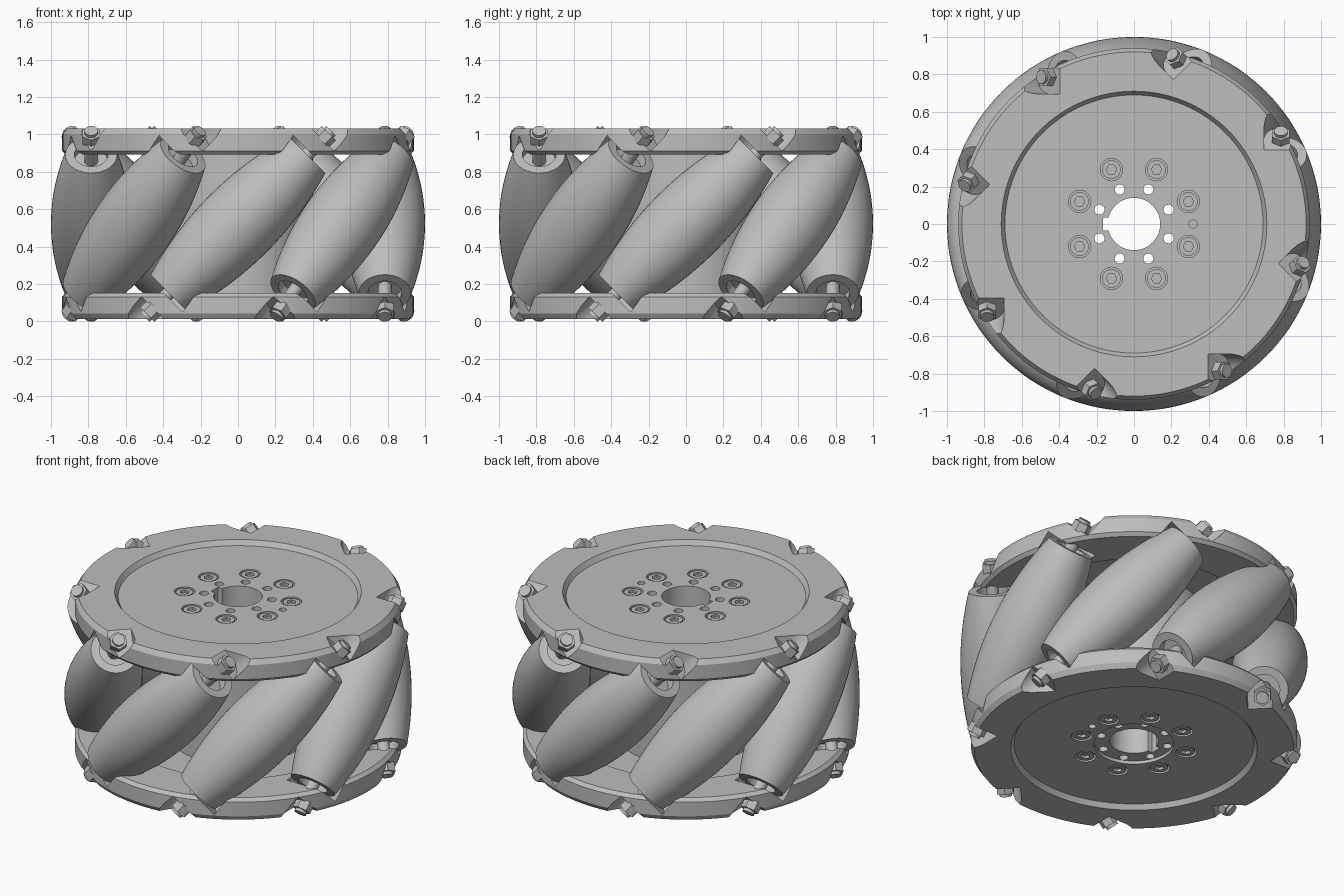
import bpy, bmesh
from math import pi, sqrt, cos, sin, radians
from mathutils import Matrix

if "Cube" in bpy.data.objects:
    bpy.data.objects.remove(bpy.data.objects["Cube"])

MID = 0.522      # height of the wheel's middle plane
AXIS = 0.785     # distance of roller axles from the wheel centre
COUNT = 8
TOP, LOW, WEB = 0.51, 0.37, 0.40

grey = bpy.data.materials.new("machined_grey")
grey.use_nodes = True
colour = (0.51, 0.51, 0.51, 1)
grey.diffuse_color = colour
grey.node_tree.nodes["Principled BSDF"].inputs["Base Color"].default_value = colour

lift = Matrix.Translation((0, 0, MID))
parts = []


def finish(bm, name, matrix=Matrix()):
    bmesh.ops.recalc_face_normals(bm, faces=bm.faces)
    mesh = bpy.data.meshes.new(name)
    bm.to_mesh(mesh)
    bm.free()
    mesh.materials.append(grey)
    obj = bpy.data.objects.new(name, mesh)
    bpy.context.collection.objects.link(obj)
    obj.matrix_world = matrix
    parts.append(obj)
    return obj


def lathe(bm, profile, steps):
    """Spin a closed (radius, height) outline round z."""
    vs = [bm.verts.new((r, 0, z)) for r, z in profile]
    es = [bm.edges.new((a, b)) for a, b in zip(vs, vs[1:] + vs[:1])]
    bmesh.ops.spin(bm, geom=vs + es, cent=(0, 0, 0), axis=(0, 0, 1),
                   angle=2 * pi, steps=steps, use_merge=True)
    bmesh.ops.remove_doubles(bm, verts=bm.verts, dist=1e-5)


def prism(bm, outline, z0, z1, matrix=Matrix()):
    """Extrude an (x, y) outline from z0 to z1."""
    low = [bm.verts.new(matrix @ Matrix.Translation((x, y, z0)).translation) for x, y in outline]
    high = [bm.verts.new(matrix @ Matrix.Translation((x, y, z1)).translation) for x, y in outline]
    bm.faces.new(low[::-1])
    bm.faces.new(high)
    n = len(low)
    for i in range(n):
        j = (i + 1) % n
        bm.faces.new((low[i], low[j], high[j], high[i]))


def ring(r, n):
    return [(r * cos(2 * pi * i / n), r * sin(2 * pi * i / n)) for i in range(n)]


def slot(r, reach):
    """Half round outline that opens towards -x."""
    arc = [(r * cos(a), r * sin(a)) for a in [radians(-90 + 12 * i) for i in range(16)]]
    return arc + [(-reach, r), (-reach, -r)]


def roller_frame(k):
    """Frame whose z runs along roller k's tilted axle."""
    return (Matrix.Rotation(2 * pi * k / COUNT, 4, 'Z')
            @ Matrix.Translation((0, -AXIS, 0)) @ Matrix.Rotation(pi / 4, 4, 'Y'))


def around(r, k):
    """Place on the bolt circle of radius r."""
    a = 2 * pi * (k + 0.5) / COUNT
    return Matrix.Translation((r * cos(a), r * sin(a), 0))


def cut(obj, fill):
    bm = bmesh.new()
    fill(bm)
    cutter = finish(bm, "cutter", obj.matrix_world)
    cutter.hide_render = True
    mod = obj.modifiers.new("cut", 'BOOLEAN')
    mod.operation, mod.solver, mod.object = 'DIFFERENCE', 'EXACT', cutter
    bpy.context.view_layer.objects.active = obj
    bpy.ops.object.modifier_apply(modifier=mod.name)
    parts.remove(cutter)
    bpy.data.objects.remove(cutter)


# Barrel outline that touches the wheel's outer cylinder along its length
barrel = []
for i in range(-16, 17):
    s = 0.482 * i / 16
    reach = sqrt(AXIS ** 2 + s * s / 2)
    lean = s / (2 * reach)
    gap = 1 - reach
    barrel.append((gap * sqrt(1 - lean * lean), s + gap * lean))
end = barrel[-1][1]
hollow = [(0.09, end), (0.09, end - 0.05), (0.035, end - 0.05)]
outline = barrel + hollow + [(r, -s) for r, s in reversed(hollow)]

for k in range(COUNT):
    bm = bmesh.new()
    lathe(bm, outline, 48)
    finish(bm, f"roller_{k + 1}", lift @ roller_frame(k))
    bm = bmesh.new()
    prism(bm, ring(0.036, 24), -0.64, 0.64)
    finish(bm, f"axle_{k + 1}", lift @ roller_frame(k))

# Side plates with their fasteners
for side, flip in (("top", Matrix()), ("bottom", Matrix.Rotation(pi, 4, 'X'))):
    place = lift @ flip
    floor = TOP - 0.03
    bm = bmesh.new()
    centre = [(0.14, floor)]
    if side == "bottom":
        centre = [(0.14, floor - 0.02), (0.23, floor - 0.02), (0.23, floor)]
    lathe(bm, [(0.14, WEB)] + centre + [
        (0.69, floor), (0.71, TOP), (0.92, TOP), (0.94, TOP - 0.03),
        (0.94, LOW + 0.02), (0.92, LOW), (0.66, LOW), (0.64, WEB)], 128)
    plate = finish(bm, f"{side}_plate", place)

    def roller_cuts(bm):
        for k in range(COUNT):
            prism(bm, ring(0.165, 40), 0.2, end + 0.02, roller_frame(k))
            prism(bm, slot(0.09, 0.2), 0.64, 0.95, roller_frame(k))

    def hub_cuts(bm):
        for k in range(COUNT):
            prism(bm, ring(0.06, 24), floor - 0.03, TOP, around(0.315, k))
            prism(bm, ring(0.027, 20), 0.3, TOP, around(0.2, k))
        prism(bm, ring(0.022, 16), floor - 0.03, TOP, Matrix.Translation((0.315, 0, 0)))
        prism(bm, [(-0.165, -0.035), (-0.1, -0.035), (-0.1, 0.035), (-0.165, 0.035)], 0.3, TOP)

    cut(plate, roller_cuts)
    cut(plate, hub_cuts)

    for k in range(COUNT):
        # Axle nut with the bolt tip
        bm = bmesh.new()
        prism(bm, ring(0.054, 6), 0.63, 0.686)
        prism(bm, ring(0.036, 20), 0.686, 0.704)
        finish(bm, f"{side}_axle_nut_{k + 1}", place @ roller_frame(k))
        # Socket screw in the hub circle
        bm = bmesh.new()
        prism(bm, ring(0.05, 24), floor - 0.03, floor - 0.004)
        screw = finish(bm, f"{side}_hub_screw_{k + 1}", place @ around(0.315, k))
        cut(screw, lambda b: prism(b, ring(0.028, 6), floor - 0.02, TOP))

# Central hub tube with its keyway
bm = bmesh.new()
lathe(bm, [(0.14, -WEB), (0.14, WEB), (0.4, WEB), (0.4, -WEB)], 96)
hub = finish(bm, "hub", lift)
cut(hub, lambda b: prism(b, [(-0.165, -0.035), (-0.1, -0.035), (-0.1, 0.035), (-0.165, 0.035)], -0.5, 0.5))


def hub_holes(bm):
    for k in range(COUNT):
        prism(bm, ring(0.027, 20), -0.5, 0.5, around(0.2, k))


cut(hub, hub_holes)

# Smooth the round surfaces, keep the edges
bpy.ops.object.select_all(action='DESELECT')
for obj in parts:
    obj.select_set(True)
bpy.context.view_layer.objects.active = parts[0]
bpy.ops.object.shade_smooth_by_angle(angle=radians(30))
